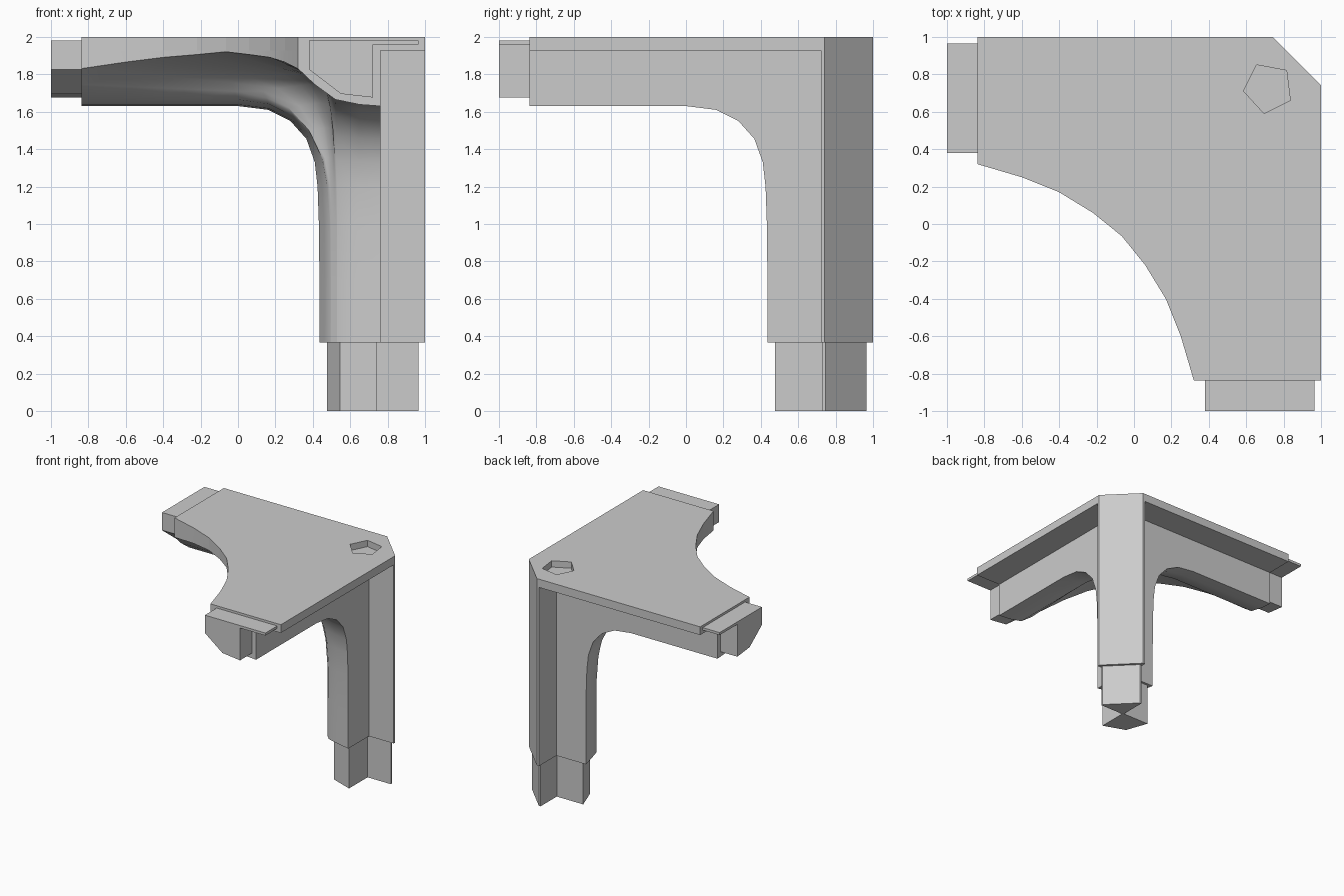
import bpy, bmesh, math
from mathutils import Vector

default = bpy.data.objects.get("Cube")
if default:
    bpy.data.objects.remove(default, do_unlink=True)

GREY = (0.6, 0.6, 0.6, 1)
grey = bpy.data.materials.new("plain_grey")
grey.use_nodes = True
grey.diffuse_color = GREY
grey.node_tree.nodes["Principled BSDF"].inputs["Base Color"].default_value = GREY

END, FOOT, PLATE, TOP = -0.837, 0.368, 1.928, 2.0   # main levels
WALL, BACK = 0.76, 0.72                             # web face and notch depth


def swap(p):
    """Mirror across the diagonal plane x = y."""
    return Vector((p[1], p[0], p[2]))


def finish(name, bm):
    mesh = bpy.data.meshes.new(name)
    bm.to_mesh(mesh)
    bm.free()
    mesh.materials.append(grey)
    obj = bpy.data.objects.new(name, mesh)
    bpy.context.collection.objects.link(obj)
    return obj


def prism(name, outline, direction):
    """Extrude a closed outline of 3D points along a vector."""
    bm = bmesh.new()
    face = bm.faces.new([bm.verts.new(p) for p in outline])
    new = bmesh.ops.extrude_face_region(bm, geom=[face])["geom"]
    verts = [v for v in new if isinstance(v, bmesh.types.BMVert)]
    bmesh.ops.translate(bm, verts=verts, vec=direction)
    bmesh.ops.recalc_face_normals(bm, faces=bm.faces)
    return finish(name, bm)


# Arm end section followed by the curved rim under the plate
half = [(WALL, END, 1.63), (0.65, END, 1.638), (0.52, END, 1.665), (0.41, END, 1.745),
        (0.32, END, 1.83), (0.25, -0.6, 1.865), (0.17, -0.4, 1.89), (0.06, -0.22, 1.905)]
half = [Vector(p) for p in half]
rim = half + [Vector((-0.065, -0.065, 1.92))] + [swap(p) for p in reversed(half)]
N = len(rim) - 1
ARC = rim[4:N - 3]
# Web edge from leg foot to arm end, and the leg section beside it
bend = [(0.435, FOOT), (0.435, 0.7), (0.432, 1.0), (0.425, 1.2), (0.41, 1.33), (0.365, 1.455),
        (0.28, 1.55), (0.16, 1.61), (0, 1.63), (-0.28, 1.63), (-0.56, 1.63), (END, 1.63)]
front_edge = [Vector((WALL, y, z)) for y, z in bend]
M = len(bend) - 1
leg = [Vector(p) for p in ((WALL, 0.435, FOOT), (0.64, 0.463, FOOT), (0.53, 0.495, FOOT))]
K = len(leg) - 1


def ramp(v, start, end):
    return min(1, max(0, (v - start) / (end - start)))


def band(i, j):
    """Flat strip that follows the web edge from the leg to the arm."""
    turn = ramp(j / M, 0.2, 0.7)
    return front_edge[j] + (leg[i] - leg[0]).lerp(rim[i] - rim[0], turn)


def patch(i, j):
    """Two mirrored strips with a hollow ceiling spread between them."""
    if i <= K:
        return band(i, j)
    if i >= N - K:
        return swap(band(N - i, j))
    s = (i - K) / (N - 2 * K)
    bulge = rim[i] - rim[K].lerp(rim[N - K], s)
    return band(K, j).lerp(swap(band(K, j)), s) + bulge * ramp(j / M, 0.3, 1) ** 1.2


# Bracket: hollow inner surface, webs, rim and end caps
bm = bmesh.new()


def add(points):
    return bm.faces.new([bm.verts.new(p) for p in points])


for i in range(N):
    for j in range(M):
        add([patch(i, j), patch(i + 1, j), patch(i + 1, j + 1), patch(i, j + 1)])


def raised(p):
    return Vector((p[0], p[1], PLATE))


for a, b in zip(ARC, ARC[1:]):
    add([a, b, raised(b), raised(a)])

notch_low, notch_high = Vector((WALL, BACK, FOOT)), Vector((WALL, BACK, PLATE))
web = front_edge + [raised(rim[0]), notch_high, notch_low]
arm_cap = rim[:5] + [raised(rim[4]), raised(rim[0])]
for outline in (web, arm_cap):
    add(outline)
    add([swap(p) for p in outline])
add([patch(i, 0) for i in range(N + 1)] + [swap(notch_low), notch_low])
# Temporary lids make the normals consistent
lids = [add([notch_low, notch_high, swap(notch_high), swap(notch_low)]),
        add([raised(p) for p in ARC] + [raised(rim[N]), swap(notch_high),
                                       notch_high, raised(rim[0])])]
bmesh.ops.remove_doubles(bm, verts=bm.verts, dist=0.0005)
bmesh.ops.recalc_face_normals(bm, faces=bm.faces)
bmesh.ops.delete(bm, geom=lids, context="FACES_ONLY")
for f in bm.faces:
    f.smooth = True
bracket = finish("bracket_web", bm)
bracket.data.set_sharp_from_angle(angle=math.radians(36))

# Top plate with clipped corner
plate_xy = [(p.x, p.y) for p in ARC] + [(END, 1), (0.74, 1), (1, 0.74), (1, END)]
plate = prism("top_plate", [(x, y, PLATE) for x, y in plate_xy], (0, 0, TOP - PLATE))

# Five-sided pocket in the plate
pocket_xy = [(0.585, 0.71), (0.655, 0.85), (0.815, 0.82), (0.835, 0.66), (0.695, 0.59)]
cutter = prism("pocket_cutter", [(x, y, 1.945) for x, y in pocket_xy], (0, 0, 0.2))
cutter.hide_render = True
cut = plate.modifiers.new("pocket", "BOOLEAN")
cut.operation, cut.object, cut.solver = "DIFFERENCE", cutter, "EXACT"
bpy.context.view_layer.objects.active = plate
bpy.ops.object.modifier_apply(modifier=cut.name)
bpy.data.objects.remove(cutter, do_unlink=True)


def symmetric(points):
    return points + [(y, x) for x, y in reversed(points)]


# Outer spine of the leg
spine = symmetric([(WALL, BACK), (1, BACK), (1, 0.74)])
prism("leg_spine", [(x, y, FOOT) for x, y in spine], (0, 0, PLATE - FOOT))

# Plugs at the leg foot and both arm ends
foot = symmetric([(0.545, 0.545), (0.74, 0.475), (0.74, 0.73), (0.965, 0.73), (0.965, 0.745)])
foot.pop()
prism("leg_plug", [(x, y, 0) for x, y in foot], (0, 0, FOOT))

plug = [(0.38, 1.98), (0.965, 1.98), (0.965, 1.958), (0.72, 1.958),
        (0.72, 1.676), (0.55, 1.695), (0.38, 1.825)]
plug = [Vector((x, -1, z)) for x, z in plug]
push = Vector((0, 1 + END, 0))
prism("front_arm_plug", plug, push)
prism("right_arm_plug", [swap(p) for p in plug], swap(push))
